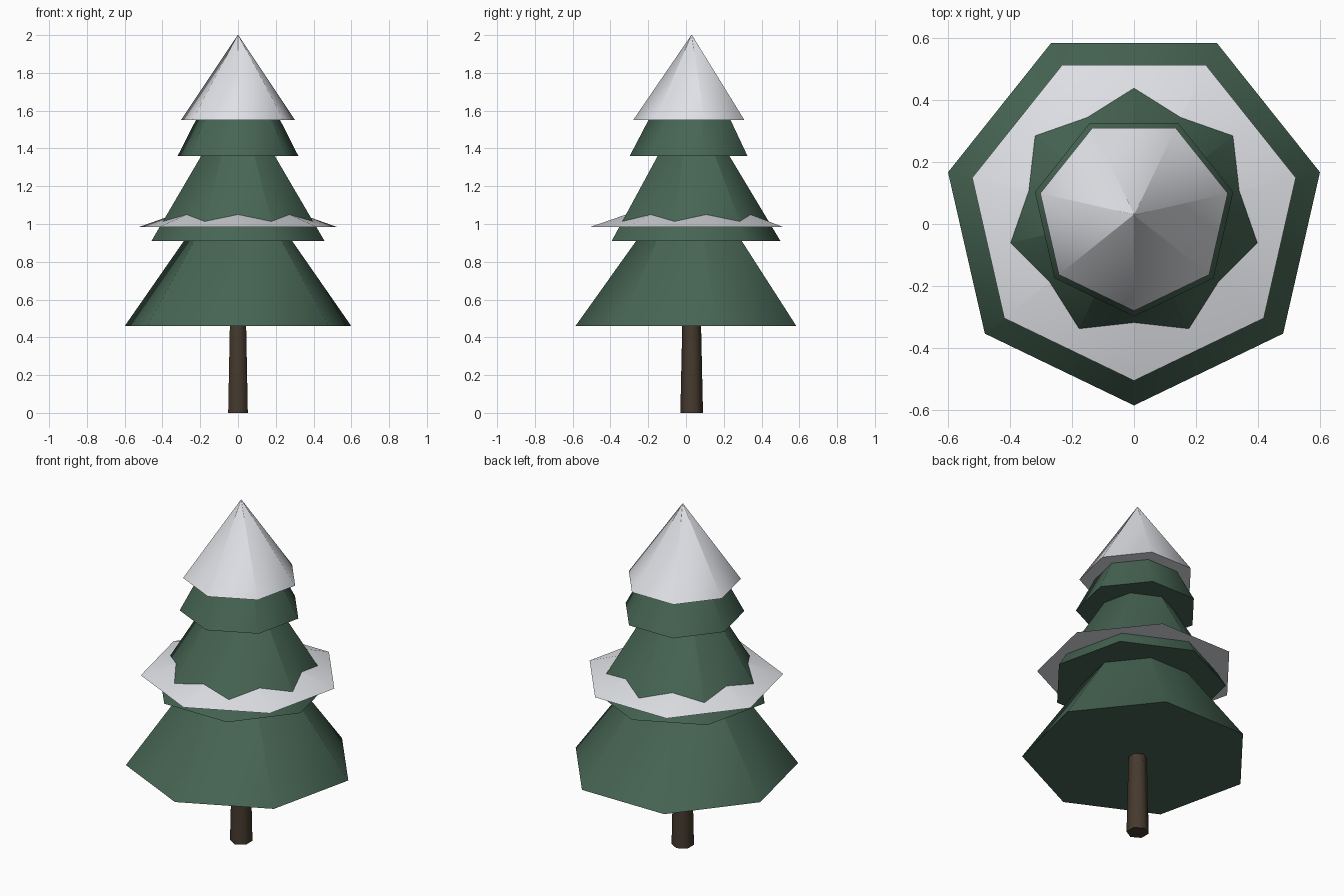
import bpy
import math

cube = bpy.data.objects.get("Cube")
if cube:
    bpy.data.objects.remove(cube, do_unlink=True)

AXIS_Y = 0.03  # the tree's axis sits slightly behind the centre


def make_material(name, rgb):
    mat = bpy.data.materials.new(name)
    mat.use_nodes = True
    mat.diffuse_color = (*rgb, 1)
    bsdf = mat.node_tree.nodes["Principled BSDF"]
    bsdf.inputs["Base Color"].default_value = (*rgb, 1)
    bsdf.inputs["Roughness"].default_value = 0.9
    return mat


green = make_material("pine green", (0.062, 0.13, 0.088))
white = make_material("snow white", (0.76, 0.77, 0.81))
brown = make_material("bark brown", (0.06, 0.042, 0.027))


def add_cone(name, mat, sides, r_base, r_top, z_base, z_top, corner, smooth):
    """Upright cone whose first corner points in the compass angle given."""
    bpy.ops.mesh.primitive_cone_add(
        vertices=sides, radius1=r_base, radius2=r_top, depth=z_top - z_base,
        location=(0, AXIS_Y, (z_base + z_top) / 2))
    obj = bpy.context.object
    obj.name = name
    # Primitive cones start with a corner on +y
    obj.rotation_euler.z = math.radians(corner)
    obj.data.materials.append(mat)
    bpy.ops.object.shade_smooth_by_angle(angle=math.radians(smooth))
    return obj


# Trunk: tapered, six-sided
add_cone("trunk", brown, 6, 0.06, 0.049, 0, 0.5, 0, 62)

# Foliage tiers and snow layers: name, material, radius, base, tip, corner angle
TIERS = [
    ("lower_foliage", green, 0.615, 0.46, 1.32, 180),
    ("middle_foliage", green, 0.47, 0.91, 1.69, 0),
    ("upper_foliage", green, 0.328, 1.36, 1.985, 180),
    ("middle_snow", white, 0.535, 0.985, 1.17, 180),
    ("top_snow", white, 0.31, 1.55, 2.0, 180),
]
for name, mat, radius, base, tip, corner in TIERS:
    add_cone(name, mat, 7, radius, 0.002, base, tip, corner, 52)
